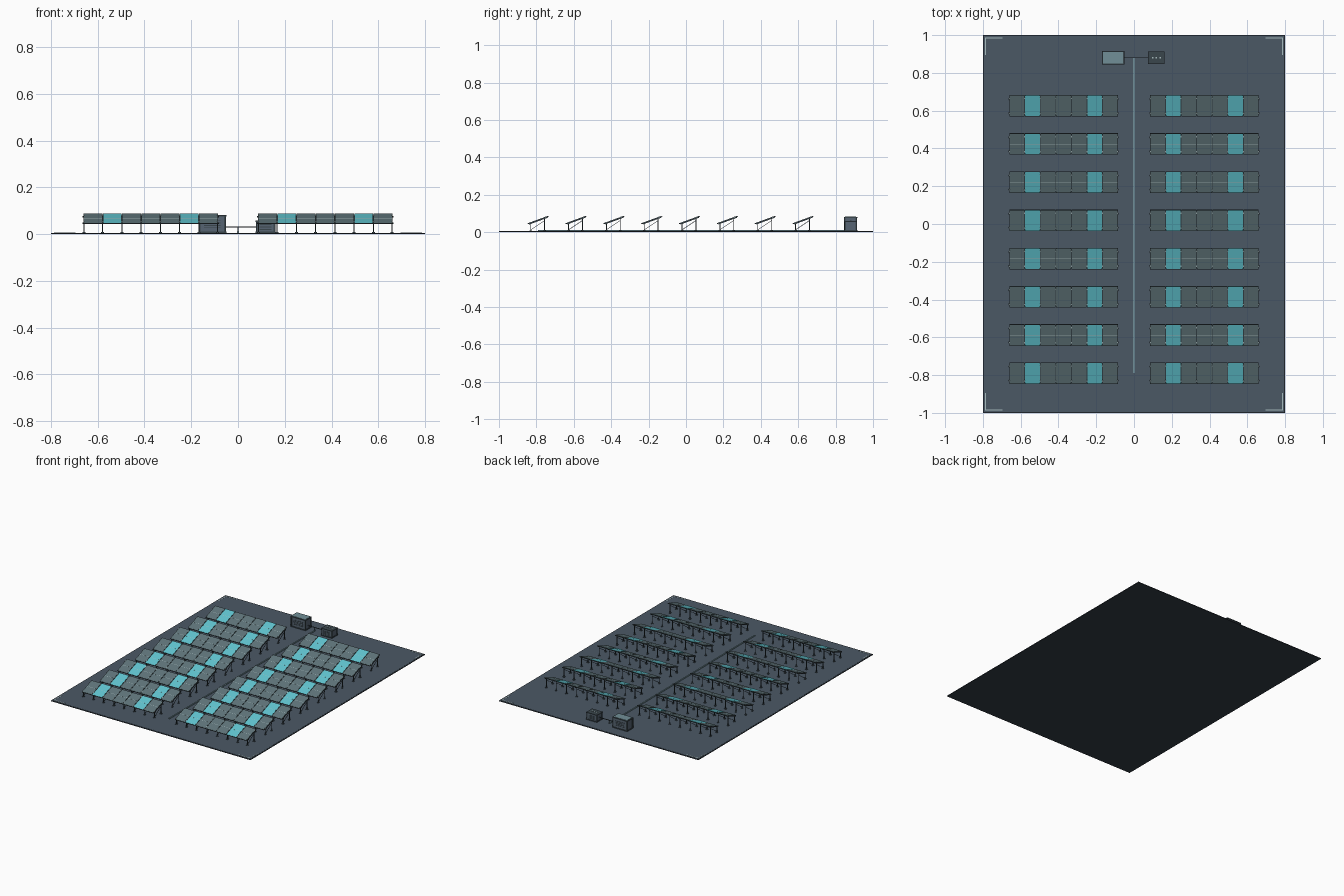
import bpy, bmesh
from math import radians
from mathutils import Matrix, Vector

cube = bpy.data.objects.get("Cube")
if cube:
    bpy.data.objects.remove(cube)


def material(name, hex_colour):
    channels = [int(hex_colour[i:i + 2], 16) / 255 for i in (0, 2, 4)]
    linear = [c / 12.92 if c < 0.04 else ((c + 0.055) / 1.055) ** 2.4 for c in channels]
    mat = bpy.data.materials.new(name)
    mat.use_nodes = True
    mat.diffuse_color = (*linear, 1)
    mat.node_tree.nodes["Principled BSDF"].inputs["Base Color"].default_value = (*linear, 1)
    return mat


GROUND = material("slate ground", "4B5865")
DARK = material("dark base", "333D46")
METAL = material("dark metal", "3A464C")
GLASS = material("grey panel", "5F7479")
TEAL = material("teal panel", "60C4CF")
LIGHT = material("pale marking", "A9BDC0")
CABINET = material("cabinet slate", "566472")
ROOF = material("grey teal", "718F97")


def box(bm, centre, size, matrix=Matrix()):
    """Add a box, placed in the frame given by matrix."""
    m = matrix @ Matrix.Translation(centre) @ Matrix.Diagonal((*size, 1))
    bmesh.ops.create_cube(bm, size=1, matrix=m)


def strut(bm, start, end, width):
    """Add a square bar between two points."""
    a, b = Vector(start), Vector(end)
    turn = (b - a).to_track_quat("Z", "Y").to_matrix().to_4x4()
    box(bm, (0, 0, 0), (width, width, (b - a).length),
        Matrix.Translation((a + b) / 2) @ turn)


def mesh_from(name, bm, mat):
    mesh = bpy.data.meshes.new(name)
    bm.to_mesh(mesh)
    bm.free()
    mesh.materials.append(mat)
    return mesh


def place(name, mesh, location=(0, 0, 0)):
    obj = bpy.data.objects.new(name, mesh)
    obj.location = location
    bpy.context.collection.objects.link(obj)
    return obj


def boxes(name, mat, items):
    bm = bmesh.new()
    for centre, size in items:
        box(bm, centre, size)
    return place(name, mesh_from(name, bm, mat))


# Ground slab, its surface and the corner marks
boxes("base_slab", DARK, [((0, 0, 0.0025), (1.6, 2, 0.005))])
boxes("ground_surface", GROUND, [((0, 0, 0.0055), (1.59, 1.99, 0.001))])
marks = []
for sx in (-1, 1):
    for sy in (-1, 1):
        marks.append(((sx * 0.742, sy * 0.985, 0.0065), (0.092, 0.005, 0.001)))
        marks.append(((sx * 0.785, sy * 0.942, 0.0065), (0.005, 0.092, 0.001)))
boxes("corner_marks", LIGHT, marks)

# One solar table: seven tilted panels on a metal rack
COUNT, PITCH, DEPTH = 7, 0.0823, 0.12
SPAN = COUNT * PITCH
tilt = Matrix.Translation((0, 0, 0.065)) @ Matrix.Rotation(radians(20), 4, "X")
frames, grey, teal, pale, rack = (bmesh.new() for _ in range(5))
for i in range(COUNT):
    x = (i - (COUNT - 1) / 2) * PITCH
    box(frames, (x, 0, 0), (PITCH - 0.002, DEPTH, 0.004), tilt)
    box(teal if i in (1, 5) else grey, (x, 0, 0.0024),
        (PITCH - 0.005, DEPTH - 0.004, 0.001), tilt)
    box(pale, (x, 0, 0.0028), (PITCH - 0.005, 0.0015, 0.0006), tilt)
for i in range(COUNT + 1):
    x = (i - COUNT / 2) * PITCH
    x = max(-SPAN / 2 + 0.003, min(SPAN / 2 - 0.003, x))
    # Clamps between panels
    for y in (-0.042, 0.042):
        box(pale, (x, y, 0.002), (0.005, 0.007, 0.004), tilt)
    # Posts, feet, brace and sloping rafter
    for y, top in ((-0.04, 0.049), (0.034, 0.075)):
        strut(rack, (x, y, 0.005), (x, y, top), 0.004)
        box(rack, (x, y, 0.007), (0.013, 0.013, 0.004))
    strut(rack, (x, -0.038, 0.014), (x, 0.034, 0.062), 0.0025)
    box(rack, (x, 0, -0.004), (0.004, DEPTH - 0.014, 0.004), tilt)
for y in (-0.042, 0.036):
    box(rack, (0, y, -0.004), (SPAN + 0.008, 0.005, 0.005), tilt)

table = {
    "panel_frames": mesh_from("panel_frames", frames, METAL),
    "grey_panels": mesh_from("grey_panels", grey, GLASS),
    "teal_panels": mesh_from("teal_panels", teal, TEAL),
    "panel_strips": mesh_from("panel_strips", pale, LIGHT),
    "panel_rack": mesh_from("panel_rack", rack, METAL),
}

# Eight rows on each side of the aisle
for row in range(8):
    for side, x in (("right", -0.373), ("left", 0.373)):
        for part, mesh in table.items():
            place(f"{part}_{side}_{row + 1}", mesh, (x, -0.79 + row * 0.2023, 0))

# Cable duct along the aisle and the pipe joining the cabinets
boxes("cable_duct", ROOF, [((0, 0.045, 0.008), (0.009, 1.67, 0.005))])
boxes("cabinet_pipe", METAL, [((0.01, 0.88, 0.03), (0.14, 0.004, 0.004)),
                              ((0, 0.88, 0.018), (0.004, 0.004, 0.025))])


def cabinet(name, x, width, depth, height):
    y = 0.88
    boxes(name + "_body", CABINET, [((x, y, 0.005 + height / 2),
                                     (width - 0.008, depth - 0.008, height - 0.006))])
    trim = [((x, y, 0.008), (width, depth, 0.006)),
            ((x, y, height), (width, depth, 0.006))]
    # Corner posts
    for sx in (-1, 1):
        for sy in (-1, 1):
            trim.append(((x + sx * (width / 2 - 0.005), y + sy * (depth / 2 - 0.005),
                          height / 2 + 0.003), (0.008, 0.008, height - 0.006)))
    # Ventilation slats on the front and back
    for i in range(4):
        trim.append(((x, y, height * (0.35 + 0.13 * i)),
                     (width * 0.6, depth - 0.005, 0.003)))
    boxes(name + "_trim", METAL, trim)


cabinet("inverter", -0.11, 0.12, 0.072, 0.078)
boxes("inverter_roof", ROOF, [((-0.11, 0.88, 0.0815), (0.106, 0.06, 0.003))])
cabinet("control_box", 0.118, 0.086, 0.068, 0.056)
boxes("control_lamps", LIGHT, [((0.118 + i * 0.02, 0.88, 0.06), (0.008, 0.008, 0.003))
                               for i in (-1, 0, 1)])
